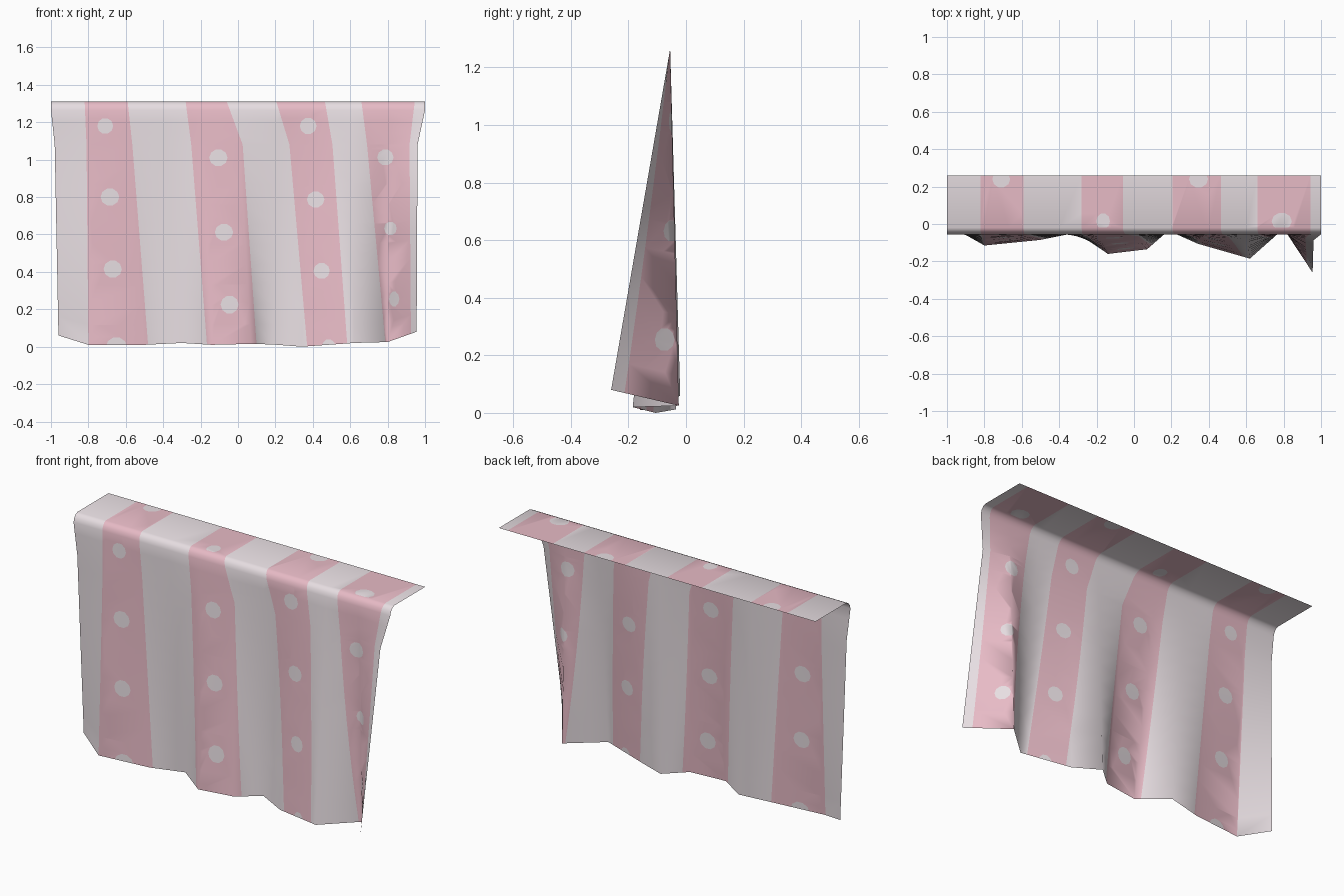
import bpy, bmesh, math
from mathutils import Vector

if "Cube" in bpy.data.objects:
    bpy.data.objects.remove(bpy.data.objects["Cube"])

TOP, BEND, KINK = 1.31, 1.265, 1.08      # sheet top, end of the rounded fold, pattern kink

# fold columns: x at top, x at z=KINK, then x, y, z at the hem
COLUMNS = [(-1, -.98, -.96, -.02, .06), (-.8, -.8, -.8, -.115, .01),
           (-.6, -.585, -.5, -.085, .01), (-.4, -.385, -.3, -.045, .02),
           (-.2, -.19, -.14, -.16, .01), (0, .01, .07, -.135, .015),
           (.2, .2, .185, -.035, .012), (.4, .395, .34, -.105, 0),
           (.6, .605, .62, -.185, .02), (.8, .8, .8, -.025, .025),
           (1, .96, .955, -.26, .08)]

# stripe borders: x at z = TOP, KINK, 0
STRIPES = [((-.82, -.81, -.80), (-.59, -.565, -.48)),
           ((-.28, -.25, -.165), (-.06, .025, .10)),
           ((.205, .275, .37), (.465, .505, .585)),
           ((.66, .69, .79), (.945, .917, .925))]

# dots: centre x, centre z (or y on the flat top), half width, half height
FRONT_DOTS = [(-.71, 1.18, .042, .042), (-.685, .8, .049, .046), (-.67, .415, .048, .046),
              (-.65, 0, .055, .05), (-.105, 1.01, .048, .045), (-.075, .612, .048, .045),
              (-.045, .225, .047, .048), (.375, 1.18, .044, .044), (.415, .787, .046, .043),
              (.447, .405, .043, .043), (.485, -.01, .038, .05), (.788, 1.012, .043, .043),
              (.815, .632, .033, .037), (.835, .255, .027, .04)]
TOP_DOTS = [(-.71, .24, .047, .045), (.345, .24, .05, .045),
            (-.165, .015, .036, .042), (.79, .015, .053, .045)]


def lerp(a, b, t):
    return a + (b - a) * t


def border_x(border, z):
    a, b, c = border
    if z > KINK:
        return lerp(b, a, (z - KINK) / (TOP - KINK))
    return lerp(c, b, z / KINK)


def column_points(col):
    """Points down one fold column, from the flat back edge to the hem."""
    u, xk, xb, yb, zb = col
    pts = [(u, y, z) for y, z in ((.26, TOP), (-.02, TOP), (-.035, 1.303),
                                  (-.048, 1.288), (-.055, BEND))]
    drop = BEND - zb
    for i in range(1, 4):                                  # down to the kink row
        z = lerp(BEND, KINK, i / 3)
        pts.append((lerp(u, xk, i / 3), lerp(-.055, yb, (BEND - z) / drop), z))
    for i in range(1, 11):                                 # down to the hem
        z = lerp(KINK, zb, i / 10)
        pts.append((lerp(xk, xb, i / 10), lerp(-.055, yb, (BEND - z) / drop), z))
    return pts


def cut(bm, faces, co, no):
    edges = {e for f in faces for e in f.edges}
    verts = {v for f in faces for v in f.verts}
    bmesh.ops.bisect_plane(bm, geom=list(verts) + list(edges) + list(faces),
                           dist=1e-4, plane_co=co, plane_no=no)


def is_top(f):
    return all(v.co.z > TOP - 1e-4 for v in f.verts)


def cut_dot(bm, dot, on_top):
    """Cut a ten-sided dot into the cloth and return its faces."""
    cx, cv, rx, rv = dot
    axis = 1 if on_top else 2
    planes = []

    def candidates():
        found = []
        for f in bm.faces:
            if is_top(f) != on_top:
                continue
            xs = [v.co.x for v in f.verts]
            vs = [v.co[axis] for v in f.verts]
            if max(xs) < cx - rx or min(xs) > cx + rx or max(vs) < cv - rv or min(vs) > cv + rv:
                continue
            if all((v.co - co).dot(no) < 2e-4 for co, no in planes for v in f.verts):
                found.append(f)
        return found

    n = 10
    for i in range(n):
        a = 2 * math.pi * (i + .5) / n
        co, no = Vector((cx, 0, 0)), Vector((math.cos(a) / rx, 0, 0))
        co.x += rx * math.cos(a) * .97
        co[axis] = cv + rv * math.sin(a) * .97
        no[axis] = math.sin(a) / rv
        no.normalize()
        cut(bm, candidates(), co, no)
        planes.append((co, no))
    return candidates()


# draped cloth sheet
bm = bmesh.new()
grid = [[bm.verts.new(p) for p in column_points(c)] for c in COLUMNS]
for left, right in zip(grid, grid[1:]):
    for i in range(len(left) - 1):
        bm.faces.new((left[i], left[i + 1], right[i + 1], right[i]))

# cut the slanted stripe borders, above and below the kink
for border in [b for pair in STRIPES for b in pair]:
    a, b, c = border
    for upper, (x0, z0), (x1, z1) in ((True, (a, TOP), (b, KINK)), (False, (b, KINK), (c, 0))):
        faces = [f for f in bm.faces if (f.calc_center_median().z > KINK) == upper]
        cut(bm, faces, Vector((x0, 0, z0)), Vector((z0 - z1, 0, x1 - x0)).normalized())

# pink inside the stripes
for f in bm.faces:
    c = f.calc_center_median()
    f.material_index = int(any(border_x(l, c.z) < c.x < border_x(r, c.z) for l, r in STRIPES))

# white dots inside the pink stripes
for dots, on_top in ((FRONT_DOTS, False), (TOP_DOTS, True)):
    for d in dots:
        for f in cut_dot(bm, d, on_top):
            f.material_index = 0

for f in bm.faces:
    f.smooth = True
bm.normal_update()
mesh = bpy.data.meshes.new("draped_cloth")
bm.to_mesh(mesh)
bm.free()

for name, colour in (("soft_white", (.80, .73, .76, 1)), ("pale_pink", (.81, .50, .57, 1))):
    m = bpy.data.materials.new(name)
    m.diffuse_color = colour
    m.use_nodes = True
    m.node_tree.nodes["Principled BSDF"].inputs["Base Color"].default_value = m.diffuse_color
    mesh.materials.append(m)

cloth = bpy.data.objects.new("draped_cloth", mesh)
bpy.context.collection.objects.link(cloth)
